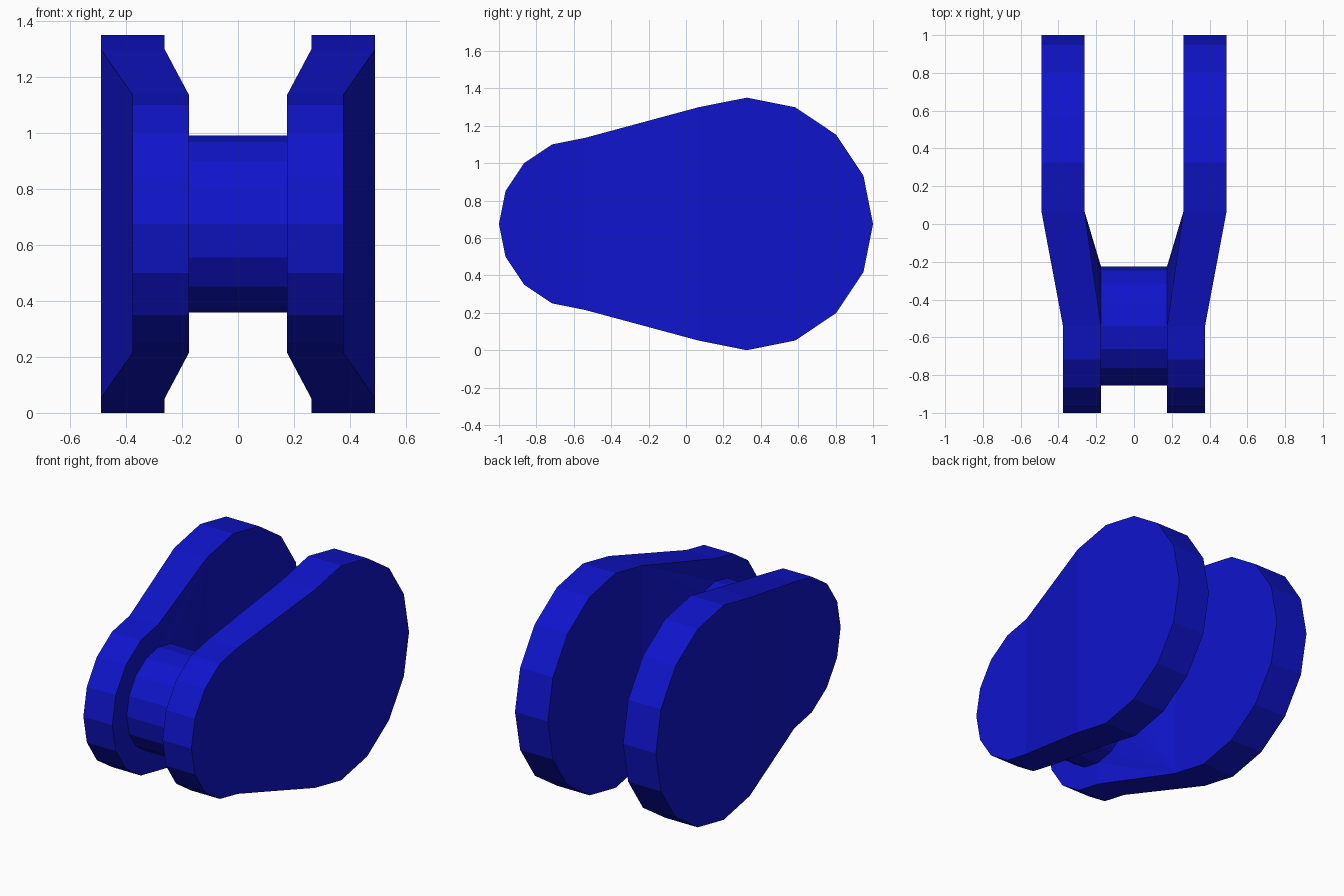
import bpy, bmesh
from math import sin, cos, radians

if "Cube" in bpy.data.objects:
    bpy.data.objects.remove(bpy.data.objects["Cube"])

FRONT_Y, FRONT_R = -0.54, 0.46      # small rounded end, also the pin centre
BACK_Y, BACK_R = 0.325, 0.675       # large rounded end
PIN_R, MID_Z = 0.316, 0.675
STEP = 22.5                         # 16-sided arcs
NARROW = (0.175, 0.376)             # inner / outer x of the front end
WIDE = (0.262, 0.49)                # inner / outer x of the back end

bm = bmesh.new()


def arc(x, cy, r, start, count):
    """Row of vertices on a 16-sided arc in the y-z plane."""
    angles = [radians(start + STEP * i) for i in range(count)]
    return [bm.verts.new((x, cy + r * cos(a), MID_Z + r * sin(a))) for a in angles]


def strip(a, b):
    """Quads between two equally long rows."""
    for i in range(len(a) - 1):
        bm.faces.new((a[i], a[i + 1], b[i + 1], b[i]))


# Side plate outlines: front arc runs top to bottom, back arc bottom to top
front_in, front_out = (arc(x, FRONT_Y, FRONT_R, 90, 9) for x in NARROW)
back_in, back_out = (arc(x, BACK_Y, BACK_R, -112.5, 11) for x in WIDE)

# Rim around the plate
loop_in, loop_out = front_in + back_in, front_out + back_out
strip(loop_in + loop_in[:1], loop_out + loop_out[:1])

# Outer side: flat front, slanted middle, flat back
bm.faces.new(front_out)
bm.faces.new((front_out[0], front_out[-1], back_out[0], back_out[-1]))
bm.faces.new(back_out)

# Half of the pin, reaching the mirror plane
pin = arc(NARROW[0], FRONT_Y, PIN_R, 90, 16)
pin_mid = arc(0, FRONT_Y, PIN_R, 90, 16)
strip(pin + pin[:1], pin_mid + pin_mid[:1])

# Inner side: ring around the front of the pin, flat back
strip(front_in, pin[:9])
bm.faces.new(back_in)

# Inner side: slanted fans from the bend line to the back of the pin
bottom, top = back_in[0], back_in[-1]
lower = [front_in[-1]] + pin[8:13]
upper = pin[12:] + [pin[0], front_in[0]]
for corner, row in ((bottom, lower), (top, upper)):
    for a, b in zip(row, row[1:]):
        bm.faces.new((corner, a, b))
bm.faces.new((bottom, pin[12], top))

bmesh.ops.recalc_face_normals(bm, faces=bm.faces)
# The outermost face must point to +x
bm.faces.ensure_lookup_table()
outer = max(bm.faces, key=lambda f: f.calc_center_median().x)
if outer.normal.x < 0:
    bmesh.ops.reverse_faces(bm, faces=bm.faces)

mesh = bpy.data.meshes.new("side_plates_and_pin")
bm.to_mesh(mesh)
bm.free()
link = bpy.data.objects.new("side_plates_and_pin", mesh)
bpy.context.collection.objects.link(link)

# Second plate and other half of the pin
mirror = link.modifiers.new("Mirror", 'MIRROR')
mirror.use_clip = True

blue = bpy.data.materials.new("blue")
blue.diffuse_color = (0.005, 0.007, 0.6, 1)
blue.use_nodes = True
blue.node_tree.nodes["Principled BSDF"].inputs["Base Color"].default_value = blue.diffuse_color
mesh.materials.append(blue)
